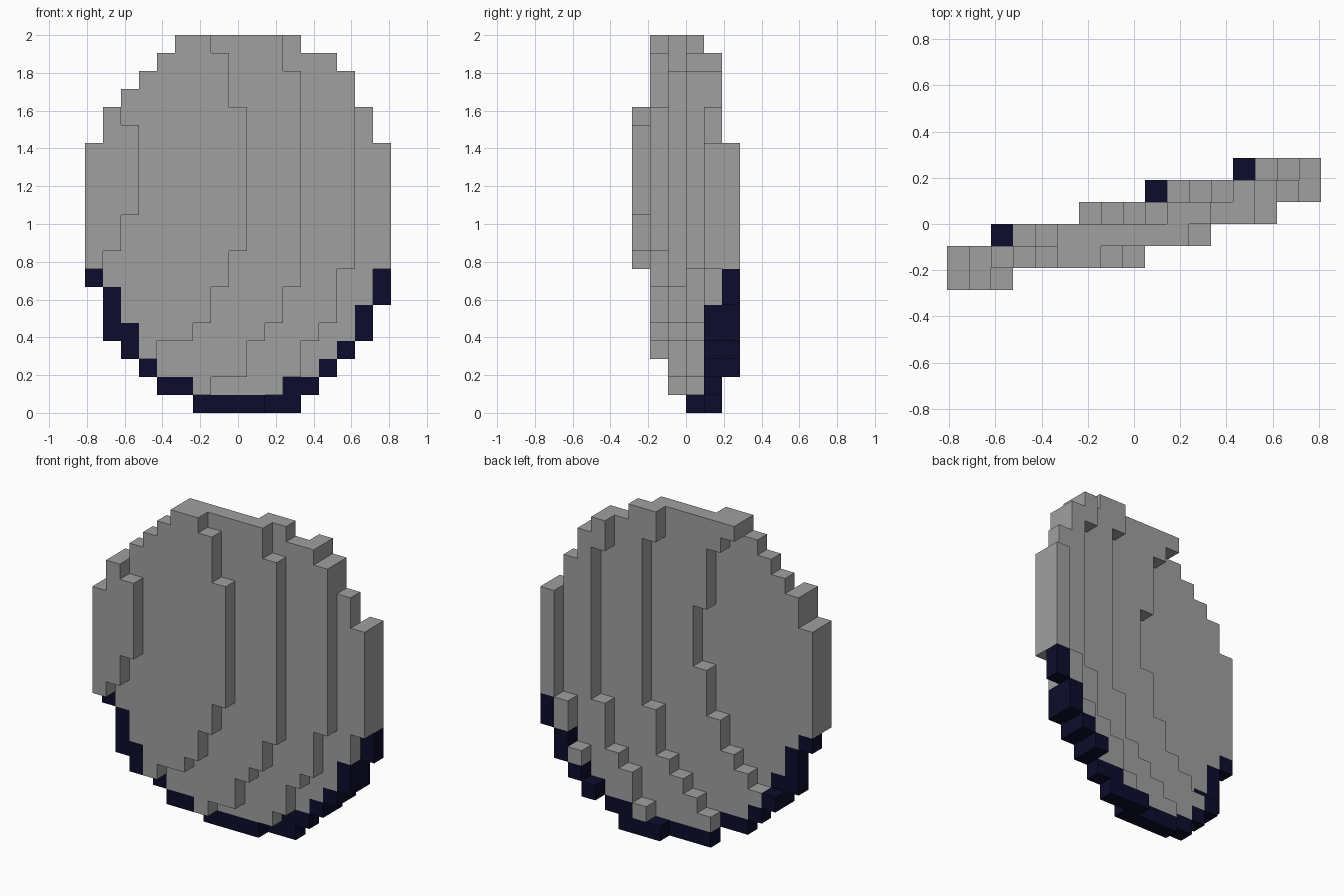
import bpy
import bmesh
from math import floor, sqrt
from mathutils import Vector

default_cube = bpy.data.objects.get("Cube")
if default_cube:
    bpy.data.objects.remove(default_cube, do_unlink=True)

ROWS, COLUMNS = 21, 17
UNIT = 2 / ROWS


def make_material(name, colour):
    material = bpy.data.materials.new(name)
    material.use_nodes = True
    material.diffuse_color = colour
    shader = material.node_tree.nodes["Principled BSDF"]
    shader.inputs["Base Color"].default_value = colour
    shader.inputs["Roughness"].default_value = 0.8
    return material


materials = [
    make_material("stone grey", (0.352, 0.352, 0.352, 1)),
    make_material("dark navy", (0.0037, 0.0037, 0.025, 1)),
]

# Upright slabs from front to back, each one cell deep
names = ["front_slab", "second_slab", "third_slab",
         "fourth_slab", "fifth_slab", "back_slab"]

# Where each slab steps back to the next: column, bend strength, overlap
seams = [(3.45, 4, 4), (9.39, 1.05, 1.3), (12.9, 0.74, 1.3),
         (15.78, 0.67, 1.3), (17.5, 0.45, 1.3)]

# How far the seams bend towards the left edge, from the lowest row up
bend = [8, 6.65, 5.18, 4.86, 3.1, 2.1, 1.6, 1.19, 0.4, 0.3, 0.2,
        0, 0, 0, 0, 0.1, 0.3, 0.6, 0.8, 1.27, 2.1]

# Half widths of the grey area above the navy rim, from the lowest row up
grey_half_widths = [0, 2.5, 4.5, 5.5, 6, 6.5, 7, 7.5]


def off_centre(column):
    return abs(column - COLUMNS // 2 - 0.12)


def in_disc(column, row):
    """The outline is an oval, slightly taller than wide."""
    return off_centre(column) <= 8.7 * sqrt(1 - ((row - 10.2) / 10.83) ** 2)


def is_rim(column, row):
    return (row < len(grey_half_widths)
            and off_centre(column) > grey_half_widths[row])


def slab_cells(layer):
    cells = []
    for row in range(ROWS):
        start, end = 0, COLUMNS
        if layer > 0:
            column, strength, overlap = seams[layer - 1]
            start = max(0, floor(column - strength * bend[row] - overlap))
        if layer < len(seams):
            column, strength, _ = seams[layer]
            end = floor(column - strength * bend[row])
        cells += [(c, layer, row) for c in range(start, end) if in_disc(c, row)]
    return cells


layers = [slab_cells(layer) for layer in range(len(names))]
solid = {cell for cells in layers for cell in cells}
origin = Vector((-COLUMNS / 2, -len(names) / 2, 0))


def add_outer_faces(bm, cell):
    """Add the sides of a cell that no other cell covers."""
    centre = Vector(cell) + Vector((0.5, 0.5, 0.5)) + origin
    for axis in range(3):
        for sign in (-1, 1):
            normal = Vector((0, 0, 0))
            normal[axis] = sign
            if tuple(int(a + b) for a, b in zip(cell, normal)) in solid:
                continue
            across = Vector((0, 0, 0))
            across[(axis + 1) % 3] = 0.5
            along = normal.cross(across)
            middle = centre + normal / 2
            corners = [middle - across - along, middle + across - along,
                       middle + across + along, middle - across + along]
            face = bm.faces.new([bm.verts.new(p * UNIT) for p in corners])
            face.material_index = int(is_rim(cell[0], cell[2]))


# Each slab is one stepped sheet, with flat areas merged
for name, cells in zip(names, layers):
    bm = bmesh.new()
    for cell in cells:
        add_outer_faces(bm, cell)
    bmesh.ops.remove_doubles(bm, verts=bm.verts[:], dist=UNIT / 100)
    bmesh.ops.dissolve_limit(bm, angle_limit=0.01, verts=bm.verts[:],
                             edges=bm.edges[:], delimit={'MATERIAL'})
    mesh = bpy.data.meshes.new(name)
    bm.to_mesh(mesh)
    bm.free()
    for material in materials:
        mesh.materials.append(material)
    bpy.context.collection.objects.link(bpy.data.objects.new(name, mesh))
